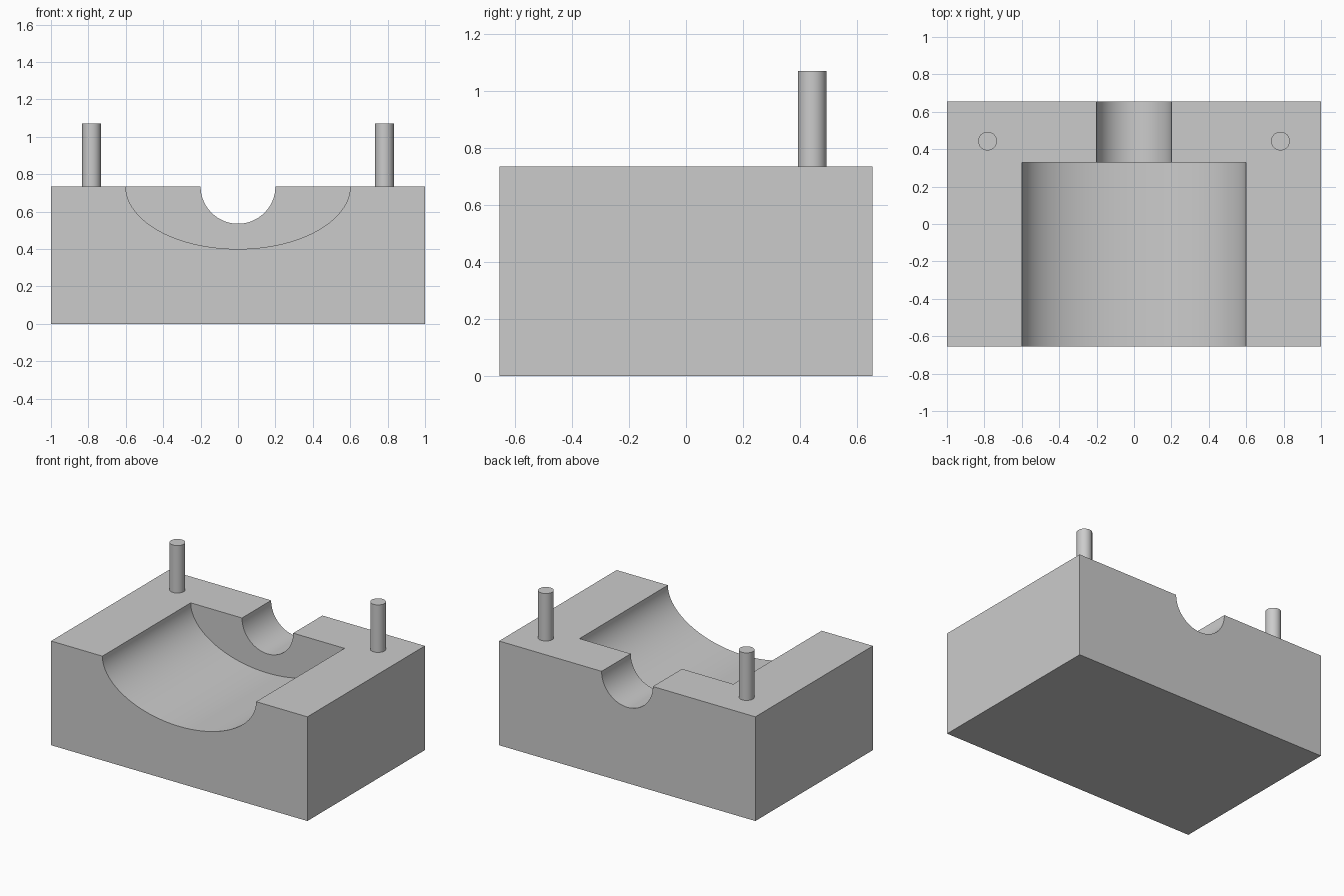
import bpy
import math

DEPTH, HEIGHT = 1.31, 0.735

if "Cube" in bpy.data.objects:
    bpy.data.objects.remove(bpy.data.objects["Cube"], do_unlink=True)

grey = bpy.data.materials.new("plain grey")
grey.use_nodes = True
colour = (0.6, 0.6, 0.6, 1)
grey.diffuse_color = colour
grey.node_tree.nodes["Principled BSDF"].inputs["Base Color"].default_value = colour


def finish(obj, name):
    obj.name = name
    obj.data.materials.clear()
    obj.data.materials.append(grey)
    bpy.ops.object.transform_apply(location=False, rotation=True, scale=True)
    return obj


def trough_cutter(name, half_width, drop, y0, y1):
    """Elliptical bar along y, centred on the top face of the block."""
    bpy.ops.mesh.primitive_cylinder_add(
        vertices=128, radius=1, depth=y1 - y0,
        location=(0, (y0 + y1) / 2, HEIGHT), rotation=(math.pi / 2, 0, 0))
    cutter = bpy.context.object
    cutter.scale = (half_width, drop, 1)
    cutter.hide_render = True
    return finish(cutter, name)


# Block
bpy.ops.mesh.primitive_cube_add(size=1, location=(0, 0, HEIGHT / 2))
block = bpy.context.object
block.scale = (2, DEPTH, HEIGHT)
finish(block, "block")

# Wide elliptical trough at the front, narrow round channel at the back
cutters = [trough_cutter("wide_trough_cutter", 0.6, 0.335, -1, 0.33),
           trough_cutter("narrow_channel_cutter", 0.2, 0.2, 0.1, 1)]
bpy.context.view_layer.objects.active = block
for cutter in cutters:
    cut = block.modifiers.new(cutter.name, "BOOLEAN")
    cut.operation = "DIFFERENCE"
    cut.solver = "EXACT"
    cut.object = cutter
    bpy.ops.object.modifier_apply(modifier=cut.name)
    bpy.data.objects.remove(cutter, do_unlink=True)

# Locating pins
pins = []
for side, x in (("left", 0.783), ("right", -0.783)):
    bpy.ops.mesh.primitive_cylinder_add(
        vertices=48, radius=0.05, depth=0.435, location=(x, 0.443, 0.8525))
    pins.append(finish(bpy.context.object, side + "_pin"))

# Smooth curved walls, sharp edges
for obj in [block] + pins:
    bpy.ops.object.select_all(action="DESELECT")
    obj.select_set(True)
    bpy.context.view_layer.objects.active = obj
    bpy.ops.object.shade_smooth_by_angle(angle=math.radians(30))
